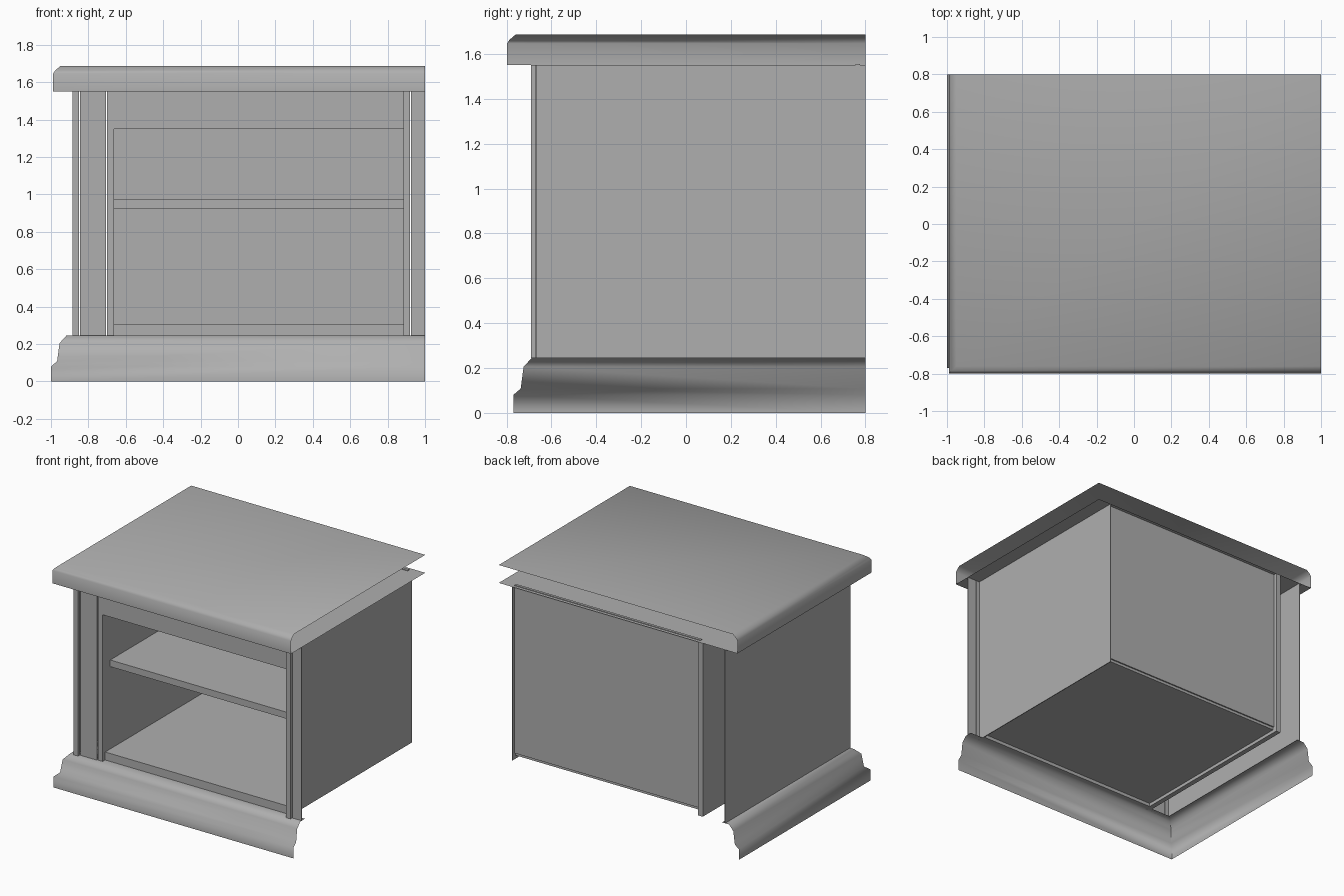
import bpy, bmesh, math

cube = bpy.data.objects.get("Cube")
if cube:
    bpy.data.objects.remove(cube, do_unlink=True)

GREY = (0.43, 0.43, 0.43, 1)
mat = bpy.data.materials.new("plain_grey")
mat.use_nodes = True
mat.diffuse_color = GREY
mat.node_tree.nodes["Principled BSDF"].inputs["Base Color"].default_value = GREY

RIGHT, BACK = 1.0, 0.8            # open ends of the mouldings
BODY_Z, TOP_Z = 0.245, 1.551      # bottom and top of the carcass
FRONT, RECESS = -0.69, -0.665     # face of the stiles and of the pilasters
HEIGHT = (BODY_Z, TOP_Z)


def finish(name, bm):
    mesh = bpy.data.meshes.new(name)
    bm.to_mesh(mesh)
    bm.free()
    mesh.materials.append(mat)
    obj = bpy.data.objects.new(name, mesh)
    bpy.context.collection.objects.link(obj)
    return obj


def box(name, x, y, z):
    bm = bmesh.new()
    bmesh.ops.create_cube(bm, size=1)
    for v in bm.verts:
        v.co = [lo + (c + 0.5) * (hi - lo) for c, (lo, hi) in zip(v.co, (x, y, z))]
    finish(name, bm)


def moulding(name, left, front, profile, cap=False):
    """Sweep (inset, height) pairs along the front and round the mitred corner."""
    bm = bmesh.new()
    rows = [[bm.verts.new(p) for p in ((RIGHT, front + o, z),
                                       (left + o, front + o, z),
                                       (left + o, BACK, z))] for o, z in profile]
    for low, high in zip(rows, rows[1:]):
        for i in range(2):
            bm.faces.new((high[i], high[i + 1], low[i + 1], low[i]))
    if cap:
        for row, flip in ((rows[0], False), (rows[-1], True)):
            ring = row + [bm.verts.new((RIGHT, BACK, row[0].co.z))]
            bm.faces.new(ring[::-1] if flip else ring)
    obj = finish(name, bm)
    bpy.ops.object.select_all(action="DESELECT")
    obj.select_set(True)
    bpy.context.view_layer.objects.active = obj
    bpy.ops.object.shade_smooth_by_angle(angle=math.radians(55))


# Hollow top with a bevelled upper edge
edge = [(0, TOP_Z), (0, 1.647), (0.012, 1.664), (0.038, 1.686)]
moulding("table_top", -0.988, -0.798, edge, cap=True)

# Plinth moulding with a step, a cove and a narrow flange
base = [(0, 0), (0, 0.08), (0.033, 0.108), (0.046, 0.205), (0.082, BODY_Z), (0.14, BODY_Z)]
moulding("plinth_moulding", -1.0, -0.77, base)

# Thin outer side panels, and the thicker wall inside the right one
box("right_side_panel", (-0.886, -0.88), (RECESS, BACK), HEIGHT)
box("left_side_panel", (0.885, 0.891), (RECESS, BACK), HEIGHT)
box("inner_right_wall", (-0.70, -0.662), (RECESS, BACK), HEIGHT)

# Front stiles and the pilaster faces beside them
for side, stile, pilaster in (("right", (-0.886, -0.85), (-0.845, -0.706)),
                              ("left", (0.885, 0.92), (0.925, RIGHT))):
    box(side + "_stile", stile, (FRONT, RECESS), HEIGHT)
    box(side + "_pilaster", pilaster, (RECESS - 0.005, RECESS), HEIGHT)

# Panels between the walls
INNER = (-0.662, 0.885)
box("back_panel", INNER, (0.755, 0.775), (0.29, TOP_Z + 0.005))
box("floor_board", INNER, (-0.62, 0.765), (0.27, 0.305))
box("floor_lip", INNER, (-0.635, -0.615), (BODY_Z, 0.305))
box("middle_shelf", INNER, (-0.575, 0.765), (0.925, 0.975))
box("top_rail", INNER, (RECESS, -0.645), (1.35, TOP_Z))
